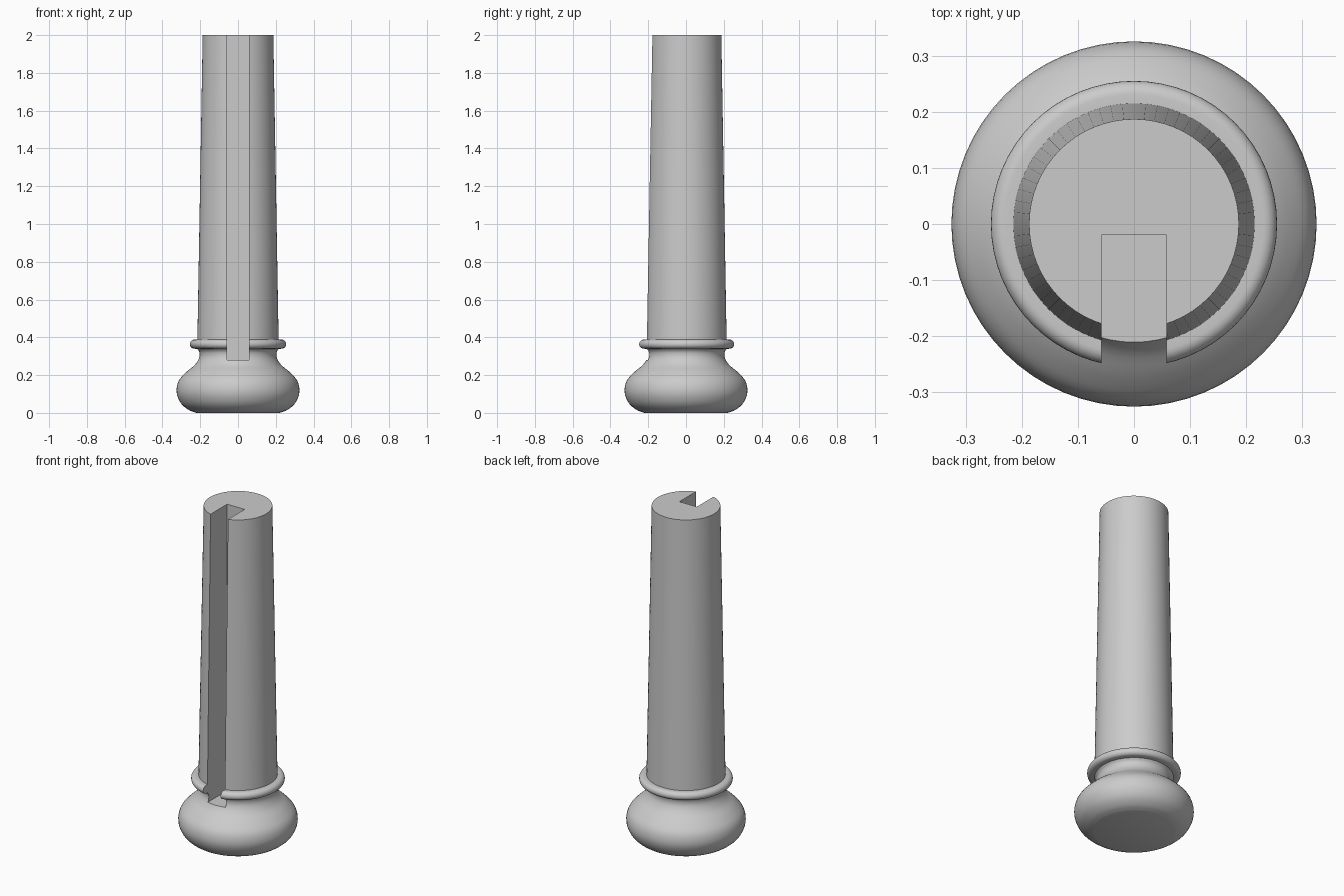
import bpy, bmesh, math
from mathutils import Vector

SEGMENTS = 64

cube = bpy.data.objects.get("Cube")
if cube:
    bpy.data.objects.remove(cube, do_unlink=True)

grey = bpy.data.materials.new("plain grey")
grey.use_nodes = True
colour = (0.6, 0.6, 0.6, 1)
grey.diffuse_color = colour
grey.node_tree.nodes["Principled BSDF"].inputs["Base Color"].default_value = colour


def smooth_curve(points, steps=4):
    """Catmull-Rom curve through (radius, height) points."""
    p = [Vector(q) for q in points]
    p = [2 * p[0] - p[1]] + p + [2 * p[-1] - p[-2]]
    out = []
    for a, b, c, d in zip(p, p[1:], p[2:], p[3:]):
        for i in range(steps):
            t = i / steps
            out.append(0.5 * (2 * b + (c - a) * t + (2 * a - 5 * b + 4 * c - d) * t ** 2
                              + (3 * b - a - 3 * c + d) * t ** 3))
    return out + [p[-2]]


def add_object(name, bm):
    bmesh.ops.recalc_face_normals(bm, faces=bm.faces)
    mesh = bpy.data.meshes.new(name)
    bm.to_mesh(mesh)
    bm.free()
    obj = bpy.data.objects.new(name, mesh)
    bpy.context.collection.objects.link(obj)
    mesh.materials.append(grey)
    return obj


def lathe(name, profile):
    """Closed solid of revolution with flat end caps."""
    bm = bmesh.new()
    rings = [[bm.verts.new((r * math.cos(a), r * math.sin(a), z))
              for a in (math.tau * i / SEGMENTS for i in range(SEGMENTS))]
             for r, z in profile]
    for low, high in zip(rings, rings[1:]):
        for i in range(SEGMENTS):
            j = (i + 1) % SEGMENTS
            bm.faces.new((low[i], low[j], high[j], high[i]))
    bm.faces.new(rings[0])
    bm.faces.new(rings[-1])
    return add_object(name, bm)


# Rounded knob and narrow neck
knob = smooth_curve([(0.22, 0), (0.262, 0.016), (0.303, 0.052), (0.325, 0.108),
                     (0.315, 0.168), (0.275, 0.215), (0.23, 0.253), (0.206, 0.29),
                     (0.204, 0.32), (0.215, 0.338)])
# Half-round collar
collar = [Vector((0.231 + 0.024 * math.cos(a), 0.364 + 0.024 * math.sin(a)))
          for a in (math.radians(-90 + 15 * i) for i in range(13))]
# Tapered shaft with a flat end
shaft = [Vector((0.215, 0.388)), Vector((0.187, 2))]
pin = lathe("slotted_pin", knob + collar + shaft)

# String slot along the front
bm = bmesh.new()
bmesh.ops.create_cube(bm, size=1)
low, high = Vector((-0.058, -0.5, 0.28)), Vector((0.058, -0.02, 2.2))
bmesh.ops.scale(bm, vec=high - low, verts=bm.verts)
bmesh.ops.translate(bm, vec=(low + high) / 2, verts=bm.verts)
cutter = add_object("slot_cutter", bm)
cutter.hide_render = True
cutter.display_type = 'WIRE'

cut = pin.modifiers.new("slot", 'BOOLEAN')
cut.operation = 'DIFFERENCE'
cut.solver = 'EXACT'
cut.object = cutter

# Apply the cut, remove the cutter, then smooth the round surfaces
bpy.ops.object.select_all(action='DESELECT')
bpy.context.view_layer.objects.active = pin
pin.select_set(True)
bpy.ops.object.modifier_apply(modifier=cut.name)
bpy.data.objects.remove(cutter, do_unlink=True)
bpy.ops.object.shade_smooth_by_angle(angle=math.radians(35))
